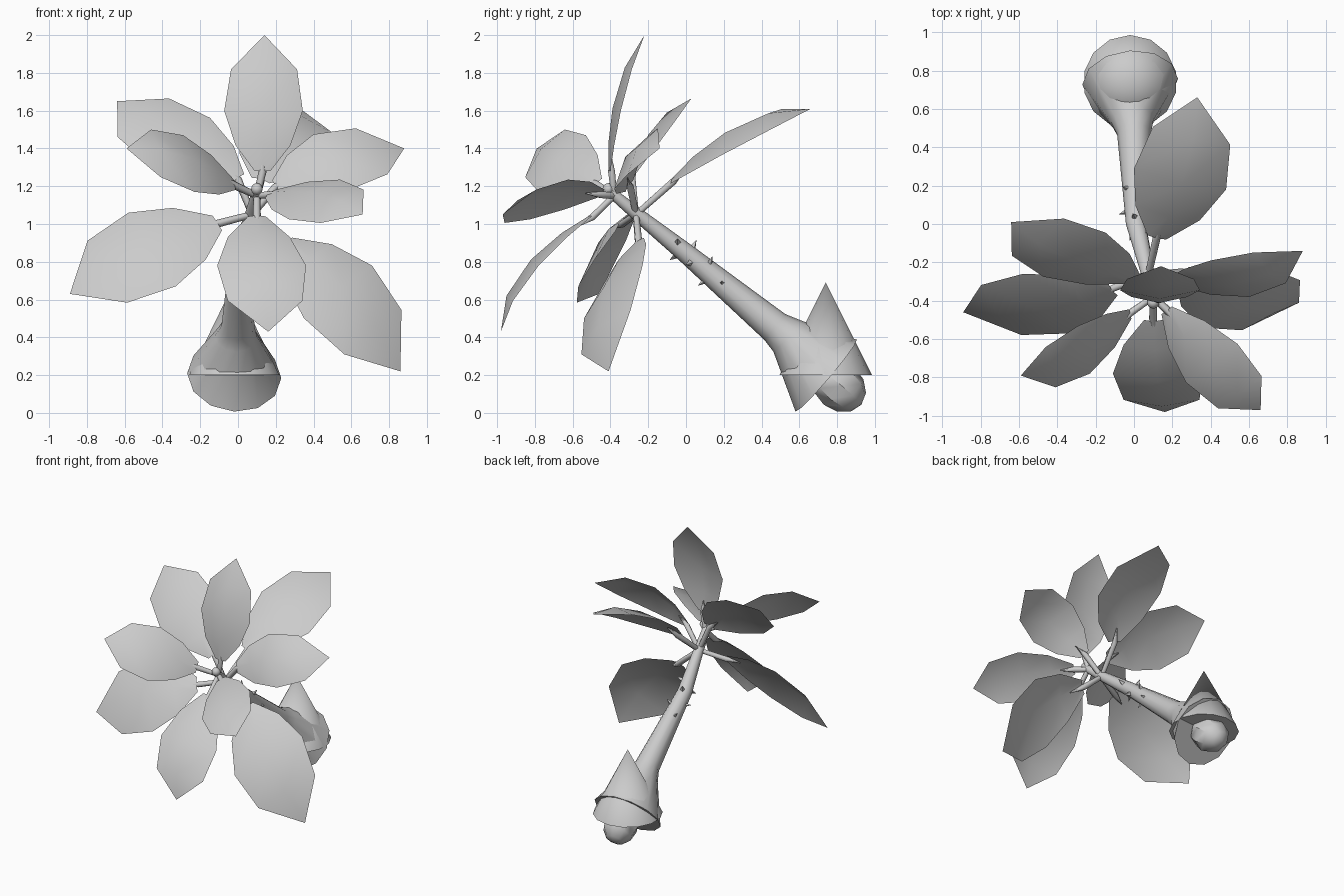
import bpy, bmesh, math
from mathutils import Vector, Matrix

if "Cube" in bpy.data.objects:
    bpy.data.objects.remove(bpy.data.objects["Cube"])

grey = bpy.data.materials.new("plain_grey")
grey.diffuse_color = (0.6, 0.6, 0.6, 1)
grey.use_nodes = True
grey.node_tree.nodes["Principled BSDF"].inputs["Base Color"].default_value = grey.diffuse_color
FACING = Vector((0.1, -0.77, 0.64)).normalized()   # direction the rosette looks


def finish(name, bm, angle=40, fix=True):
    if fix:
        bmesh.ops.recalc_face_normals(bm, faces=bm.faces[:])
    me = bpy.data.meshes.new(name)
    bm.to_mesh(me)
    bm.free()
    ob = bpy.data.objects.new(name, me)
    bpy.context.collection.objects.link(ob)
    me.materials.append(grey)
    bpy.ops.object.select_all(action='DESELECT')
    ob.select_set(True)
    bpy.context.view_layer.objects.active = ob
    bpy.ops.object.shade_smooth_by_angle(angle=math.radians(angle))
    return ob


def tube(bm, path, sides, cap=False):
    """Loft rings of given radius along a path of (point, radius)."""
    pts = [Vector(p) for p, r in path]
    rings = []
    for i, (p, r) in enumerate(path):
        d = (pts[min(i + 1, len(pts) - 1)] - pts[max(i - 1, 0)]).normalized()
        if i == 0:
            d = (pts[-1] - pts[0]).normalized()
        ref = Vector((1, 0, 0)) if abs(d.x) < 0.8 else Vector((0, 0, 1))
        u = (ref - d * ref.dot(d)).normalized()
        v = d.cross(u)
        rings.append([bm.verts.new(pts[i] + r * (u * math.cos(a) + v * math.sin(a)))
                      for a in (2 * math.pi * k / sides for k in range(sides))])
    for a, b in zip(rings, rings[1:]):
        for k in range(sides):
            n = (k + 1) % sides
            bm.faces.new((a[k], a[n], b[n], b[k]))
    if cap:
        bm.faces.new(rings[0])
        bm.faces.new(rings[-1])


# stem with flared, closed skirt at the foot
bm = bmesh.new()
tube(bm, [((-.02, .742, .197), .25), ((-.01, .54, .405), .112), ((0, .47, .455), .088),
          ((.01, 0, .845), .052), ((.07, -.25, 1.045), .036), ((.1, -.4, 1.17), .027)], 12, True)
finish("stem", bm, 30)

# rounded tip of the stem
bm = bmesh.new()
bmesh.ops.create_uvsphere(bm, u_segments=10, v_segments=6, radius=.032,
                          matrix=Matrix.Translation((.1, -.41, 1.185)))
finish("stem_tip", bm)

# upright cone at the foot, closed below
bm = bmesh.new()
bmesh.ops.create_cone(bm, cap_ends=True, segments=14, radius1=.245, radius2=0, depth=.49,
                      matrix=Matrix.Translation((-.02, .74, .445)))
bmesh.ops.remove_doubles(bm, verts=bm.verts[:], dist=.0005)
finish("foot_cone", bm)

# bulb under the foot, stretched along the stem
bm = bmesh.new()
rot = FACING.to_track_quat('Z', 'Y').to_matrix().to_4x4()
bmesh.ops.create_uvsphere(bm, u_segments=8, v_segments=6, radius=1,
                          matrix=Matrix.Translation((-.015, .81, .142)) @ rot
                          @ Matrix.Diagonal((.128, .128, .155, 1)))
finish("bulb", bm)

# small thorns scattered round the middle of the stem
bm = bmesh.new()
lo, hi = Vector((.005, .19, .69)), Vector((.02, -.06, .895))
side = Vector((1, 0, 0))
up = FACING.cross(side).normalized()
for k in range(9):
    a = k * 2.4
    out = side * math.cos(a) + up * math.sin(a)
    p = lo.lerp(hi, k / 8) + out * .07
    q = (out + FACING * .25).to_track_quat('Z', 'Y').to_matrix().to_4x4()
    bmesh.ops.create_cone(bm, cap_ends=True, segments=4, radius1=.018, radius2=0, depth=.05,
                          matrix=Matrix.Translation(p) @ q)
finish("thorns", bm, 20)

# leaves: base, middle between the widest edges, tip, half-width vector
LEAVES = {
    "leaf_top": ((.13, -.40, 1.28), (.135, -.345, 1.6), (.14, -.22, 2.0), (.208, 0, 0)),
    "leaf_upper_left": ((0, -.29, 1.24), (-.31, -.16, 1.44), (-.64, .01, 1.65), (.162, .115, .122)),
    "leaf_front_left": ((-.02, -.47, 1.21), (-.26, -.655, 1.32), (-.59, -.79, 1.40), (.03, -.125, -.15)),
    "leaf_lower_left": ((-.11, -.34, 1.005), (-.455, -.415, .865), (-.89, -.46, .63), (.125, -.155, -.195)),
    "leaf_front": ((.1, -.5, 1.04), (.125, -.78, .78), (.16, -.98, .43), (.235, 0, 0)),
    "leaf_lower_right": ((.25, -.255, .9), (.53, -.385, .64), (.86, -.41, .22), (.18, .155, .14)),
    "leaf_front_right": ((.17, -.45, 1.16), (.405, -.725, 1.13), (.66, -.97, 1.05), (.135, .1, .105)),
    "leaf_upper_right": ((.2, -.3, 1.2), (.5, -.285, 1.33), (.88, -.14, 1.40), (.1, -.095, -.145)),
    "leaf_back": ((.12, -.07, 1.23), (.24, .235, 1.435), (.33, .66, 1.61), (.24, -.055, -.075)),
}
INNER = {"leaf_top", "leaf_front_left", "leaf_front", "leaf_front_right"}
STATIONS = ((0, .2), (.165, .7), (.4, 1), (.71, .84))   # position along leaf, relative width

for name, data in LEAVES.items():
    base, mid, tip, half = (Vector(v) for v in data)
    normal = half.cross(tip - base).normalized()
    if normal.dot(FACING) < 0:
        normal, half = -normal, -half
    fold = normal * half.length * .22
    bm = bmesh.new()
    rows = []
    for u, w in STATIONS:
        c = (base * ((u - .4) * (u - 1) / .4) + mid * (u * (u - 1) / -.24)
             + tip * (u * (u - .4) / .6))
        rows.append([bm.verts.new(p) for p in (c - half * w, c + fold * w, c + half * w)])
    rib_end = rows[1][1].co.copy()
    end = bm.verts.new(tip)
    for a, b in zip(rows, rows[1:]):
        for k in (0, 1):
            bm.faces.new((a[k], a[k + 1], b[k + 1], b[k]))
    for k in (0, 1):
        bm.faces.new((rows[-1][k], rows[-1][k + 1], end))
    bm.normal_update()
    if sum(f.normal.dot(FACING) for f in bm.faces) < 0:
        bmesh.ops.reverse_faces(bm, faces=bm.faces[:])
    finish(name, bm, 60, False)

    # stalk running from the stem and fading out under the leaf
    start = Vector((.1, -.38, 1.15)) if name in INNER else Vector((.075, -.265, 1.05))
    bm = bmesh.new()
    tube(bm, [(start, .018), (base - normal * .006, .021),
              (base.lerp(rib_end, .6) - normal * .008, .004)], 6)
    finish(name.replace("leaf", "stalk"), bm, 70)
